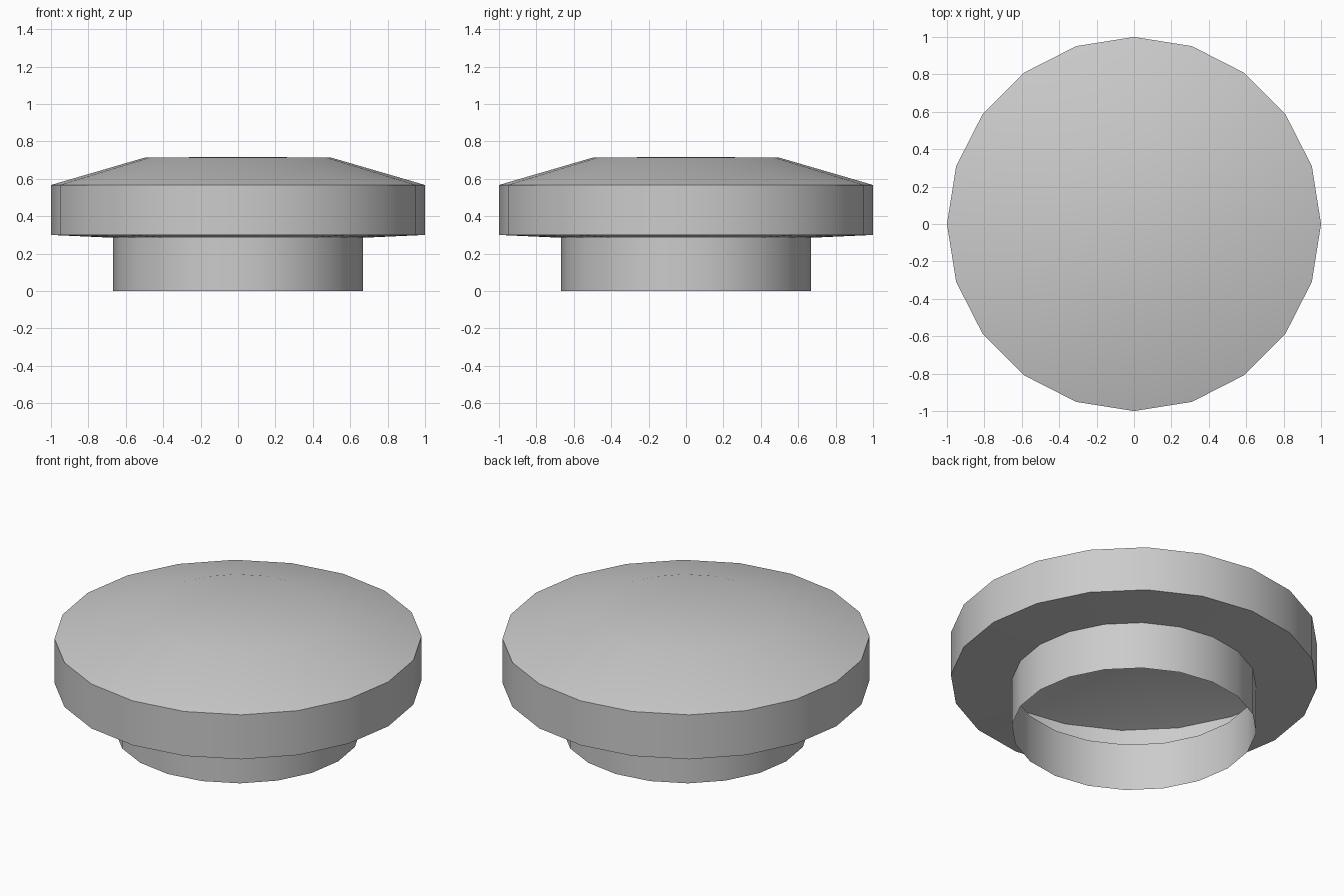
import bpy, bmesh
from math import cos, sin, tau

if "Cube" in bpy.data.objects:
    bpy.data.objects.remove(bpy.data.objects["Cube"])

SIDES = 20


def lathe(name, profile, top=None):
    """Revolve (radius, z) points into a thin open shell, with an optional apex."""
    bm = bmesh.new()
    rings = [[bm.verts.new((r * cos(tau * i / SIDES), r * sin(tau * i / SIDES), z))
              for i in range(SIDES)] for r, z in profile]
    for low, high in zip(rings, rings[1:]):
        for i in range(SIDES):
            j = (i + 1) % SIDES
            bm.faces.new((low[i], low[j], high[j], high[i]))
    if top is not None:
        apex = bm.verts.new((0, 0, top))
        for i in range(SIDES):
            bm.faces.new((rings[-1][i], rings[-1][(i + 1) % SIDES], apex))
    mesh = bpy.data.meshes.new(name)
    bm.to_mesh(mesh)
    bm.free()
    obj = bpy.data.objects.new(name, mesh)
    bpy.context.collection.objects.link(obj)
    bpy.context.view_layer.objects.active = obj
    obj.select_set(True)
    bpy.ops.object.shade_smooth_by_angle(angle=0.6)
    obj.select_set(False)
    return obj


# Hollow cap in one shell: open neck, flange underside, rim and shallow dome
lathe("hollow_cap",
      [(0.667, 0.0), (0.667, 0.285), (1.0, 0.30), (1.0, 0.567), (0.5, 0.713)],
      top=0.718)
